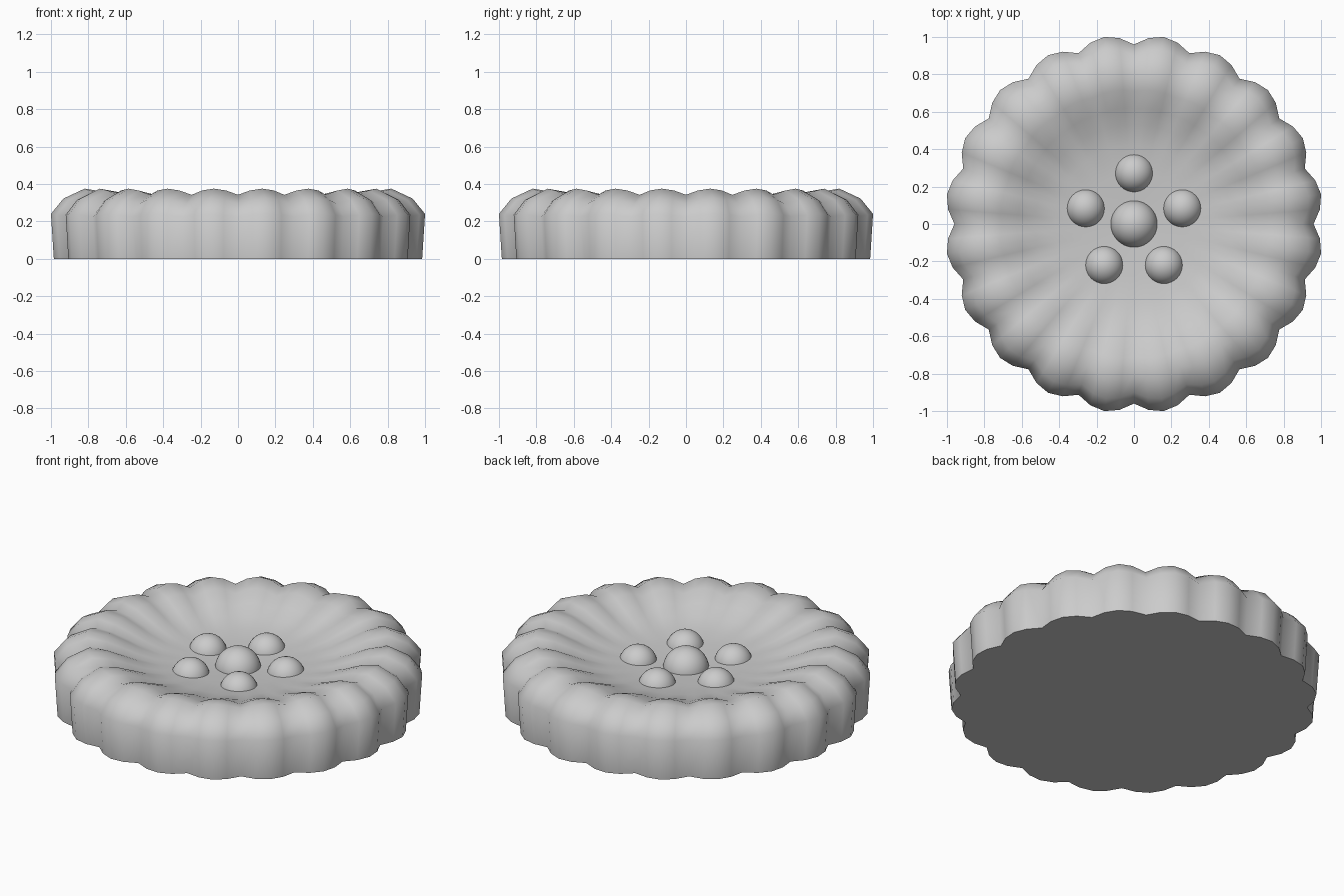
import bpy, bmesh
from math import sin, cos, pi, radians

if "Cube" in bpy.data.objects:
    bpy.data.objects.remove(bpy.data.objects["Cube"])

LOBES, STEPS = 20, 4
N = LOBES * STEPS

# profile rows: ridge radius, ridge height, valley radius, valley height
PROFILE = [
    (0.997, 0.0, 0.945, 0.0),
    (1.0125, 0.24, 0.96, 0.225),
    (0.945, 0.322, 0.90, 0.295),
    (0.83, 0.375, 0.80, 0.342),
    (0.72, 0.357, 0.71, 0.325),
    (0.62, 0.315, 0.615, 0.293),
    (0.53, 0.275, 0.53, 0.267),
    (0.42, 0.245, 0.42, 0.245),
    (0.28, 0.235, 0.28, 0.235),
    (0.12, 0.225, 0.12, 0.225),
]


def finish(obj, angle):
    bpy.ops.object.select_all(action='DESELECT')
    obj.select_set(True)
    bpy.context.view_layer.objects.active = obj
    bpy.ops.object.shade_smooth_by_angle(angle=radians(angle))


# scalloped dish: lobed rings joined into one solid
bm = bmesh.new()
rings = []
for rp, zp, rv, zv in PROFILE:
    ring = []
    for i in range(N):
        a = 2 * pi * i / N
        t = abs(sin(a * LOBES / 2))
        r, z = rv + (rp - rv) * t, zv + (zp - zv) * t
        ring.append(bm.verts.new((r * cos(a), r * sin(a), z)))
    rings.append(ring)
for lo, hi in zip(rings, rings[1:]):
    for i in range(N):
        j = (i + 1) % N
        bm.faces.new((lo[i], lo[j], hi[j], hi[i]))
bm.faces.new(rings[0][::-1])
centre = bm.verts.new((0, 0, 0.22))
for i in range(N):
    bm.faces.new((rings[-1][i], rings[-1][(i + 1) % N], centre))
mesh = bpy.data.meshes.new("scalloped_dish")
bm.to_mesh(mesh)
bm.free()
dish = bpy.data.objects.new("scalloped_dish", mesh)
bpy.context.collection.objects.link(dish)
finish(dish, 62)


# berries: one in the middle, five around it
def berry(name, x, y, z, r):
    bpy.ops.mesh.primitive_uv_sphere_add(segments=32, ring_count=16, radius=r, location=(x, y, z))
    obj = bpy.context.object
    obj.name = name
    finish(obj, 60)


berry("centre_berry", 0, 0, 0.208, 0.126)
for k in range(5):
    a = pi / 2 + k * 2 * pi / 5
    berry(f"outer_berry_{k + 1}", 0.273 * cos(a), 0.273 * sin(a), 0.203, 0.105)
